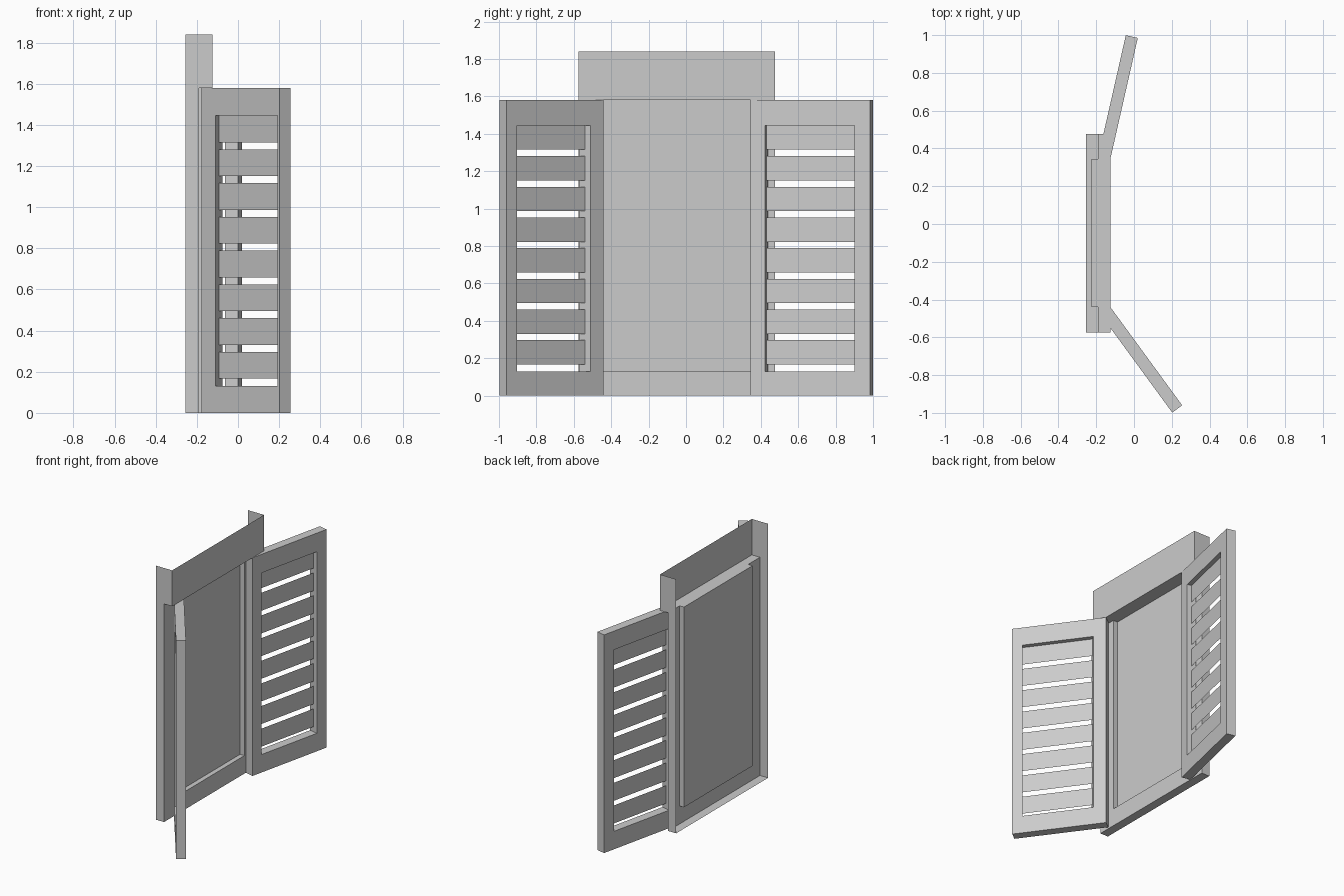
import bpy
import bmesh
from mathutils import Vector

if "Cube" in bpy.data.objects:
    bpy.data.objects.remove(bpy.data.objects["Cube"], do_unlink=True)

grey = bpy.data.materials.new("plain_grey")
grey.use_nodes = True
grey.diffuse_color = (0.6, 0.6, 0.6, 1)
grey.node_tree.nodes["Principled BSDF"].inputs["Base Color"].default_value = (0.6, 0.6, 0.6, 1)


def make_object(name, polygons):
    """Join polygons (lists of points) into one flat-shaded object."""
    bm = bmesh.new()
    for points in polygons:
        bm.faces.new([bm.verts.new(p) for p in points])
    bmesh.ops.remove_doubles(bm, verts=bm.verts, dist=0.0001)
    bmesh.ops.recalc_face_normals(bm, faces=bm.faces)
    mesh = bpy.data.meshes.new(name)
    bm.to_mesh(mesh)
    bm.free()
    mesh.materials.append(grey)
    obj = bpy.data.objects.new(name, mesh)
    bpy.context.collection.objects.link(obj)
    return obj


def sheet(x, y, z):
    """Rectangle from ranges; the axis given as a single number is constant."""
    if not isinstance(x, tuple):
        return [(x, y[i], z[j]) for i, j in ((0, 0), (1, 0), (1, 1), (0, 1))]
    if not isinstance(y, tuple):
        return [(x[i], y, z[j]) for i, j in ((0, 0), (1, 0), (1, 1), (0, 1))]
    return [(x[i], y[j], z) for i, j in ((0, 0), (1, 0), (1, 1), (0, 1))]


# Main levels of the window body
FRONT, WALL, PANE, BACK = -0.125, -0.19, -0.225, -0.255
Y0, Y1 = -0.575, 0.477
R0, R1 = -0.44, 0.345
HEAD, TOP, SILL = 1.58, 1.84, 0.13

# Lintel band with its soffit
make_object("lintel", [
    sheet(FRONT, (Y0, Y1), (HEAD, TOP)),
    sheet((WALL, FRONT), (Y0, Y1), HEAD),
])

# Wall face around the recess, and the closing strip underneath
make_object("window_surround", [
    sheet(WALL, (Y0, R0), (0, HEAD)),
    sheet(WALL, (R1, Y1), (0, HEAD)),
    sheet(WALL, (R0, R1), (0, SILL)),
    sheet((BACK, WALL), (Y0, Y1), 0),
])

# Recessed pane with jambs, sill and head
make_object("window_pane", [
    sheet(PANE, (R0, R1), (SILL, HEAD)),
    sheet((PANE, WALL), R0, (SILL, HEAD)),
    sheet((PANE, WALL), R1, (SILL, HEAD)),
    sheet((PANE, WALL), (R0, R1), SILL),
    sheet((PANE, WALL), (R0, R1), HEAD),
])

# Side walls, stepped under the lintel
step = ((BACK, 0), (WALL, 0), (WALL, HEAD), (FRONT, HEAD), (FRONT, TOP), (BACK, TOP))
for name, y in (("right_side_wall", Y0), ("left_side_wall", Y1)):
    make_object(name, [[(x, y, z) for x, z in step]])


def shutter(name, start, end, side, hole_in, hole_out):
    """Open shutter: framed slab with a louvred opening."""
    start, end = Vector((*start, 0)), Vector((*end, 0))
    length = (end - start).length
    along = (end - start) / length
    outward = Vector((-along.y, along.x, 0)) * side
    thick = 0.065

    def rect(s, depth, z):
        return [start + along * s[i] + outward * depth + Vector((0, 0, z[j]))
                for i, j in ((0, 0), (1, 0), (1, 1), (0, 1))]

    full, opening = (0, HEAD), (SILL, 1.445)
    rings = [rect((0, length), 0, full), rect(hole_in, 0, opening),
             rect(hole_out, thick, opening), rect((0, length), thick, full)]
    faces = []
    for k in range(4):
        a, b = rings[k], rings[(k + 1) % 4]
        faces += [[a[i], a[(i + 1) % 4], b[(i + 1) % 4], b[i]] for i in range(4)]
    make_object(name + "_frame", faces)

    # Evenly spaced slats, the first against the top rail
    middle = [(p + q) / 2 for p, q in zip(hole_in, hole_out)]
    slats = []
    for k in range(8):
        top = 1.445 - 0.164 * k
        slats.append(rect(middle, thick / 2, (top - 0.13, top)))
    make_object(name + "_slats", slats)


shutter("right_shutter", (FRONT, R0), (0.255, -0.96), -1, (0.086, 0.573), (0.115, 0.625))
shutter("left_shutter", (FRONT, R1), (0.02, 0.985), 1, (0.08, 0.57), (0.08, 0.57))
